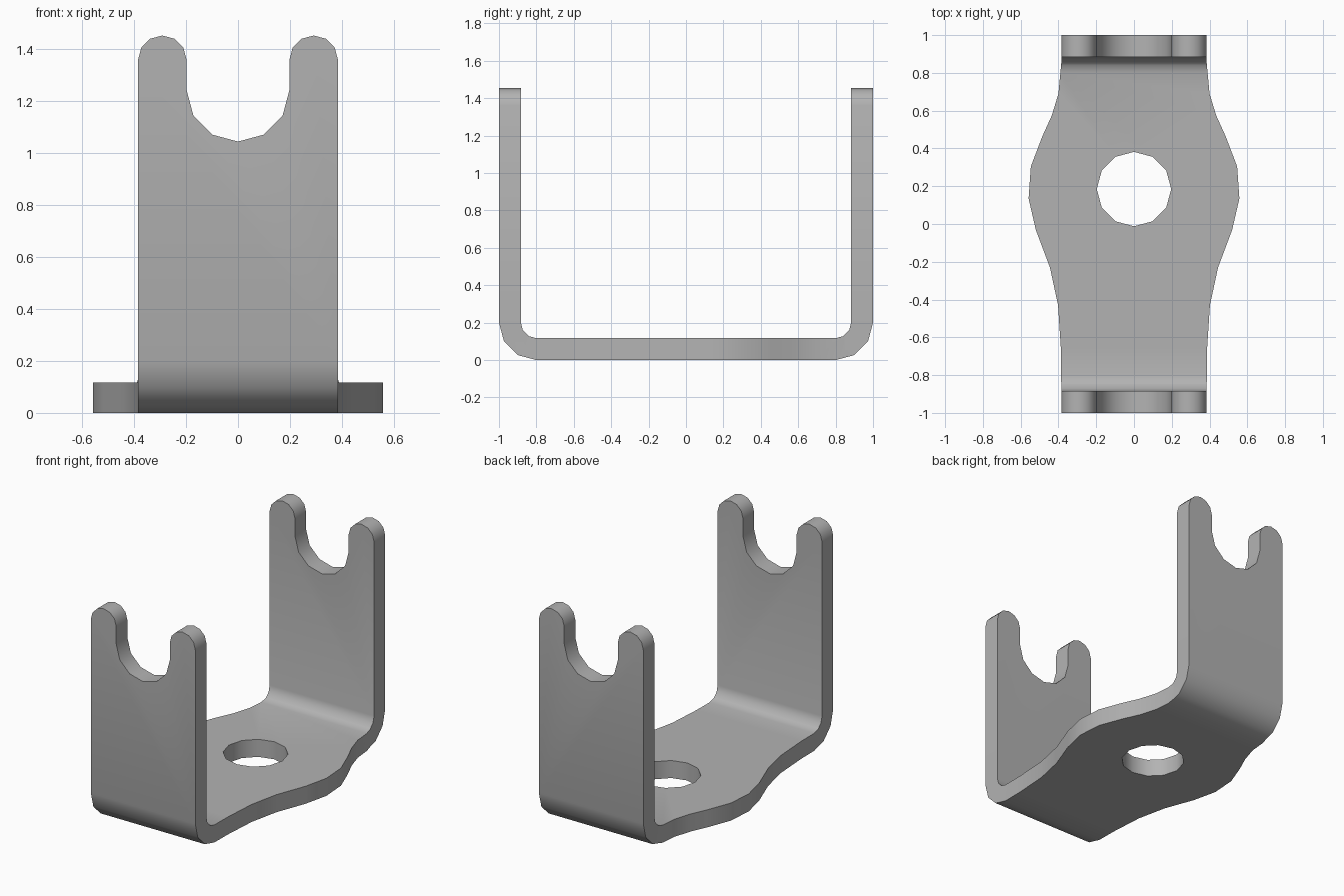
import bpy, bmesh
from math import sin, cos, radians
from mathutils import Vector

if "Cube" in bpy.data.objects:
    bpy.data.objects.remove(bpy.data.objects["Cube"])

steel = bpy.data.materials.new("grey_steel")
steel.use_nodes = True
GREY = (0.45, 0.45, 0.45, 1)
steel.diffuse_color = GREY
steel.node_tree.nodes["Principled BSDF"].inputs["Base Color"].default_value = GREY


def arc(cx, cy, r, start, end):
    """Points on an arc in 30 degree steps."""
    step = 30 if end > start else -30
    return [(cx + r * cos(radians(a)), cy + r * sin(radians(a)))
            for a in range(start, end + step, step)]


def mirrored(half):
    """Close a right-hand half outline with its mirror image."""
    return half + [(-u, v) for u, v in reversed(half) if abs(u) > 1e-5]


def prism(name, outline, axis, low, high):
    """Extrude a 2D outline along the given axis."""
    bm = bmesh.new()
    place = {"x": lambda u, v: (low, u, v),
             "y": lambda u, v: (u, low, v),
             "z": lambda u, v: (u, v, low)}[axis]
    face = bm.faces.new([bm.verts.new(place(u, v)) for u, v in outline])
    moved = bmesh.ops.extrude_face_region(bm, geom=[face])["geom"]
    offset = Vector([high - low if a == axis else 0 for a in "xyz"])
    bmesh.ops.translate(bm, vec=offset,
                        verts=[g for g in moved if isinstance(g, bmesh.types.BMVert)])
    bmesh.ops.recalc_face_normals(bm, faces=bm.faces)
    mesh = bpy.data.meshes.new(name)
    bm.to_mesh(mesh)
    bm.free()
    mesh.materials.append(steel)
    obj = bpy.data.objects.new(name, mesh)
    bpy.context.collection.objects.link(obj)
    return obj


def cut(target, tool, operation):
    mod = target.modifiers.new(tool.name, "BOOLEAN")
    mod.operation, mod.solver, mod.object = operation, "EXACT", tool
    bpy.context.view_layer.objects.active = target
    bpy.ops.object.modifier_apply(modifier=mod.name)
    bpy.data.objects.remove(tool)


# Bent sheet: U-shaped side profile with rounded inner and outer bends
outer = [(1, 1.455)] + arc(0.8, 0.2, 0.2, 0, -90)
inner = arc(0.8, 0.2, 0.083, -90, 0) + [(0.883, 1.455)]
profile = outer + [(-y, z) for y, z in reversed(outer)]
profile += [(-y, z) for y, z in reversed(inner)] + inner
bracket = prism("bent_bracket", profile, "x", -0.7, 0.7)

# Plan outline: narrow arms, base swelling around the hole
plan = [(0.385, 1.2), (0.385, 0.85), (0.4, 0.69), (0.435, 0.575), (0.485, 0.465),
        (0.546, 0.305), (0.558, 0.135), (0.52, -0.03), (0.445, -0.23),
        (0.402, -0.43), (0.387, -0.66), (0.385, -0.85), (0.385, -1.2)]
cut(bracket, prism("plan_outline", mirrored(plan), "z", -0.3, 1.8), "INTERSECT")

# Mounting hole in the base
cut(bracket, prism("base_hole", arc(0, 0.185, 0.197, 0, 330), "z", -0.3, 0.5), "DIFFERENCE")

# Open cradles and rounded prongs on both arms
crown = arc(0, 1.243, 0.198, -90, 0) + arc(0.2915, 1.36, 0.0935, 180, 0)
crown += [(0.8, 1.36), (0.8, 1.7)]
cut(bracket, prism("arm_crown", mirrored(crown), "y", -1.3, 1.3), "DIFFERENCE")

# Smooth bends, crisp sheet edges
bpy.ops.object.select_all(action="DESELECT")
bracket.select_set(True)
bpy.context.view_layer.objects.active = bracket
bpy.ops.object.shade_smooth_by_angle(angle=radians(40))
